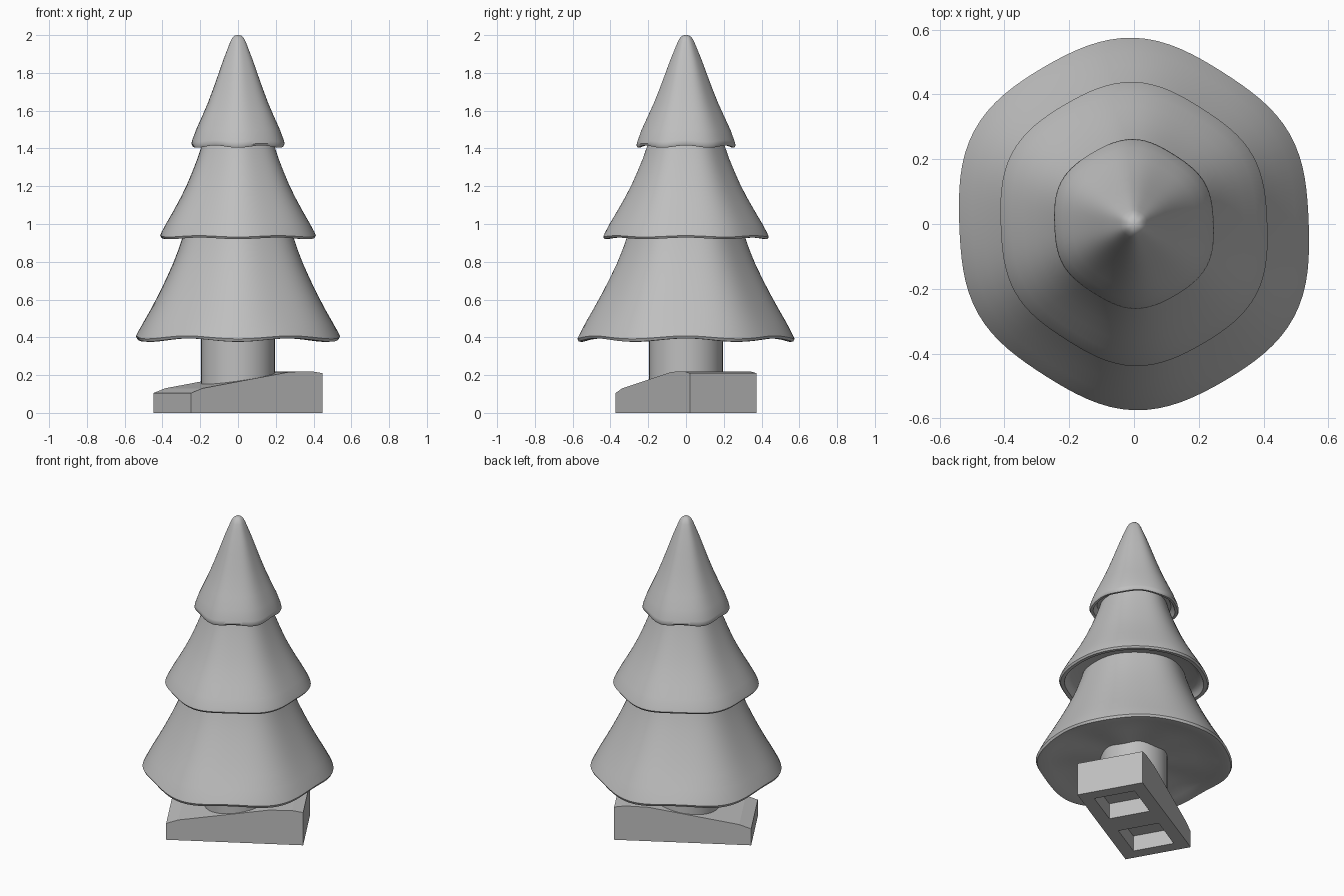
import bpy
import bmesh
from math import cos, sin, tau, radians
from mathutils import Matrix

if "Cube" in bpy.data.objects:
    bpy.data.objects.remove(bpy.data.objects["Cube"])

GREY = (0.52, 0.52, 0.52, 1)
grey = bpy.data.materials.new("matte_grey")
grey.use_nodes = True
grey.diffuse_color = GREY
grey.node_tree.nodes["Principled BSDF"].inputs["Base Color"].default_value = GREY


def finish(name, bm, smooth=None):
    bmesh.ops.recalc_face_normals(bm, faces=bm.faces)
    mesh = bpy.data.meshes.new(name)
    bm.to_mesh(mesh)
    bm.free()
    ob = bpy.data.objects.new(name, mesh)
    bpy.context.collection.objects.link(ob)
    mesh.materials.append(grey)
    if smooth:
        bpy.ops.object.select_all(action='DESELECT')
        ob.select_set(True)
        bpy.context.view_layer.objects.active = ob
        bpy.ops.object.shade_smooth_by_angle(angle=radians(smooth))
    return ob


def lobe(a):
    """Scale of the six-lobed outline at angle a."""
    return 1 - 0.018 * cos(6 * a) - 0.0215 * cos(2 * (a - radians(25)))


def tier(name, profile, wave, seg=96):
    """Sweep (radius, height) points round a wavy outline; the rim droops at its lobes."""
    bm = bmesh.new()
    base = min(z for r, z in profile)
    rings = []
    for r, z in profile:
        droop = wave * max(0, 1 - (z - base) / 0.12)
        ring = []
        for i in range(seg):
            a = tau * i / seg
            rr = r * lobe(a)
            ring.append(bm.verts.new((rr * cos(a), rr * sin(a), z + droop * cos(6 * a))))
        rings.append(ring)
    for lo, hi in zip(rings, rings[1:]):
        for i in range(seg):
            j = (i + 1) % seg
            bm.faces.new((lo[i], lo[j], hi[j], hi[i]))
    bm.faces.new(rings[0])
    bm.faces.new(rings[-1])
    return finish(name, bm, 40)


# Foliage tiers, each from the hollow underside, round the rim, to the top
tier("lower_foliage", [
    (0.15, 0.42), (0.35, 0.415), (0.48, 0.40), (0.53, 0.385), (0.55, 0.386),
    (0.557, 0.40), (0.545, 0.425), (0.515, 0.48), (0.475, 0.55), (0.432, 0.63),
    (0.392, 0.71), (0.355, 0.79), (0.327, 0.86), (0.303, 0.93), (0.285, 0.99)], 0.009)
tier("middle_foliage", [
    (0.2, 0.97), (0.36, 0.965), (0.385, 0.95), (0.395, 0.925), (0.417, 0.924),
    (0.425, 0.935), (0.417, 0.955), (0.39, 1.005), (0.352, 1.07), (0.313, 1.14),
    (0.278, 1.21), (0.248, 1.28), (0.22, 1.35), (0.2, 1.41), (0.185, 1.46)], 0.004)
tier("top_foliage", [
    (0.12, 1.45), (0.21, 1.445), (0.225, 1.43), (0.232, 1.412), (0.248, 1.41),
    (0.254, 1.422), (0.25, 1.44), (0.228, 1.5), (0.196, 1.57), (0.165, 1.64),
    (0.134, 1.72), (0.105, 1.8), (0.08, 1.87), (0.056, 1.93), (0.042, 1.965),
    (0.03, 1.987), (0.016, 1.998), (0.004, 2.0)], 0.006)

# Trunk
bm = bmesh.new()
bmesh.ops.create_cone(bm, cap_ends=True, segments=48, radius1=0.195, radius2=0.195,
                      depth=0.32, matrix=Matrix.Translation((0, 0, 0.28)))
finish("trunk", bm, 40)

# Sloping base block, extruded across its width
LENGTH, WIDTH = 0.4, 0.202
turn = Matrix.Rotation(radians(29.5), 4, 'Z')
outline = [(-LENGTH, 0), (LENGTH, 0), (LENGTH, 0.21), (0.335, 0.22), (0.2, 0.217),
           (-0.33, 0.13), (-LENGTH, 0.105)]
bm = bmesh.new()
side = bm.faces.new([bm.verts.new((u, -WIDTH, z)) for u, z in outline])
out = bmesh.ops.extrude_face_region(bm, geom=[side])
bmesh.ops.translate(bm, vec=(0, 2 * WIDTH, 0),
                    verts=[g for g in out["geom"] if isinstance(g, bmesh.types.BMVert)])
bm.transform(turn)
base = finish("base_block", bm)

# Two square pockets under the base
bm = bmesh.new()
for u in (-0.2, 0.2):
    bmesh.ops.create_cube(bm, size=1, matrix=turn @ Matrix.Translation((u, 0, 0))
                          @ Matrix.Diagonal((0.25, 0.25, 0.2, 1)))
cutter = finish("pocket_cutter", bm)
cutter.hide_render = True
cutter.hide_viewport = True
cut = base.modifiers.new("pockets", 'BOOLEAN')
cut.operation = 'DIFFERENCE'
cut.solver = 'EXACT'
cut.object = cutter
